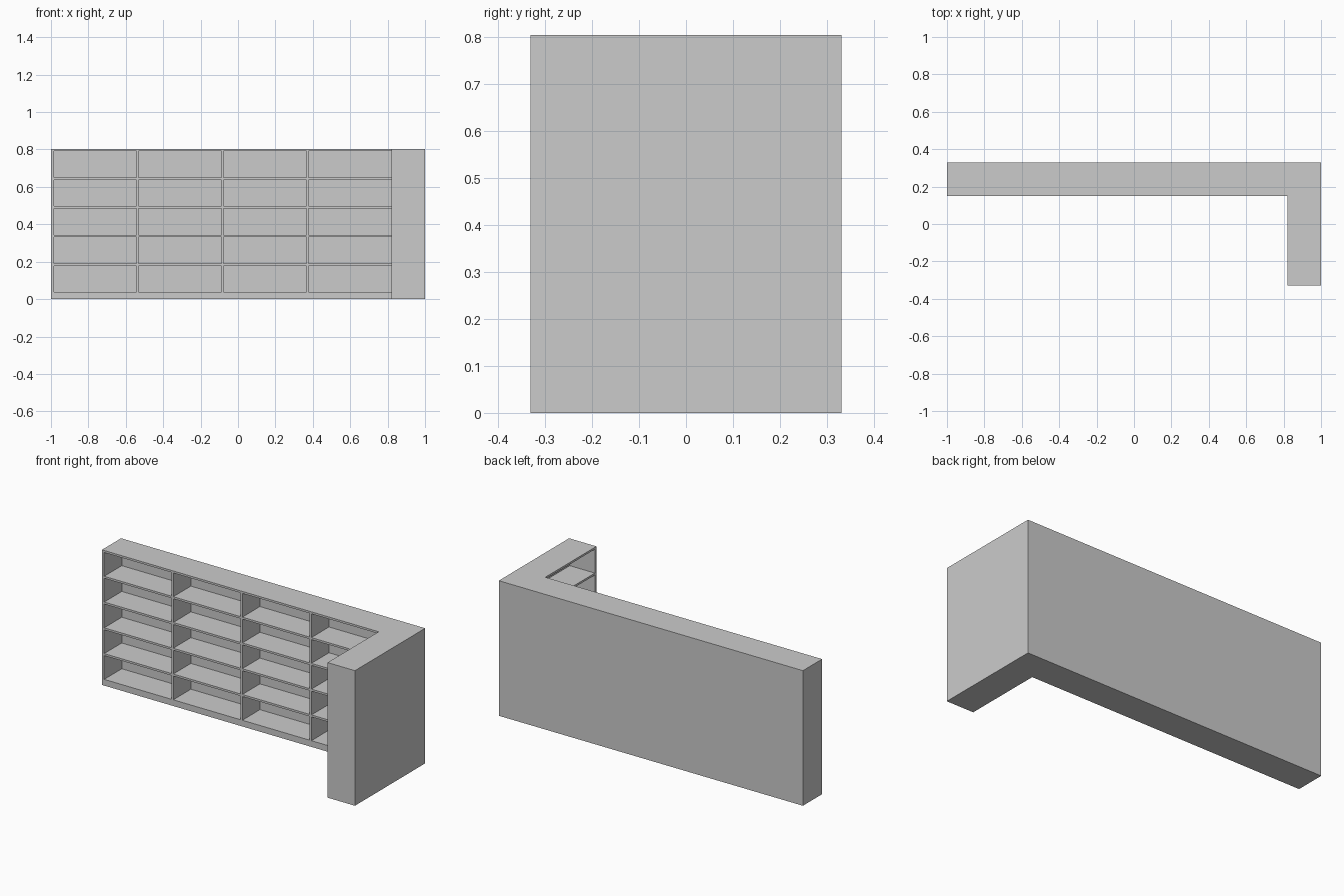
import bpy, bmesh

if "Cube" in bpy.data.objects:
    bpy.data.objects.remove(bpy.data.objects["Cube"])

HX, HY, H = 1.0, 0.33, 0.803      # half length, half width, height
DEPTH = 0.18                      # shelf depth of both wings
WALL = 0.015                      # back and end panels
BOARD = 0.012                     # shelves and dividers
PLINTH = 0.037
ROWS, COLS = 5, 4
FX, FY = HX - DEPTH, HY - DEPTH   # open fronts of the short and long wing
EPS = 0.01                        # how far cutters stick out of the fronts


def add_prism(bm, outline, z0, z1):
    """Closed vertical prism over a counter-clockwise outline."""
    low = [bm.verts.new((x, y, z0)) for x, y in outline]
    top = [bm.verts.new((x, y, z1)) for x, y in outline]
    bm.faces.new(low[::-1])
    bm.faces.new(top)
    n = len(outline)
    for i in range(n):
        j = (i + 1) % n
        bm.faces.new((low[i], low[j], top[j], top[i]))


def make_object(name, bm):
    bmesh.ops.recalc_face_normals(bm, faces=bm.faces)
    mesh = bpy.data.meshes.new(name)
    bm.to_mesh(mesh)
    bm.free()
    obj = bpy.data.objects.new(name, mesh)
    bpy.context.collection.objects.link(obj)
    return obj


def l_shape(left, front, right, back, inner_x, inner_y):
    return [(left, inner_y), (inner_x, inner_y), (inner_x, front),
            (right, front), (right, back), (left, back)]


# L-shaped carcass
bm = bmesh.new()
add_prism(bm, l_shape(-HX, -HY, HX, HY, FX, FY), 0, H)
shelf = make_object("corner_bookshelf", bm)

# Compartments: box cells along the long wing, one L cell round the corner
bm = bmesh.new()
row_h = (H - PLINTH) / ROWS
cell_w = (FX + HX - WALL - BOARD * (COLS - 1)) / COLS
back = HY - WALL
for r in range(ROWS):
    z0 = PLINTH + r * row_h
    z1 = z0 + row_h - BOARD
    for c in range(COLS):
        x0 = -HX + WALL + c * (cell_w + BOARD)
        if c < COLS - 1:
            x1 = x0 + cell_w
            outline = [(x0, FY - EPS), (x1, FY - EPS), (x1, back), (x0, back)]
        else:
            outline = l_shape(x0, -HY + WALL, HX - WALL, back,
                              FX - EPS, FY - EPS)
        add_prism(bm, outline, z0, z1)
cutter = make_object("compartment_cutter", bm)
cutter.hide_render = True

# Hollow out the carcass, then drop the cutter
mod = shelf.modifiers.new("compartments", 'BOOLEAN')
mod.operation = 'DIFFERENCE'
mod.solver = 'EXACT'
mod.object = cutter
bpy.context.view_layer.objects.active = shelf
shelf.select_set(True)
bpy.ops.object.modifier_apply(modifier=mod.name)
bpy.data.objects.remove(cutter, do_unlink=True)
